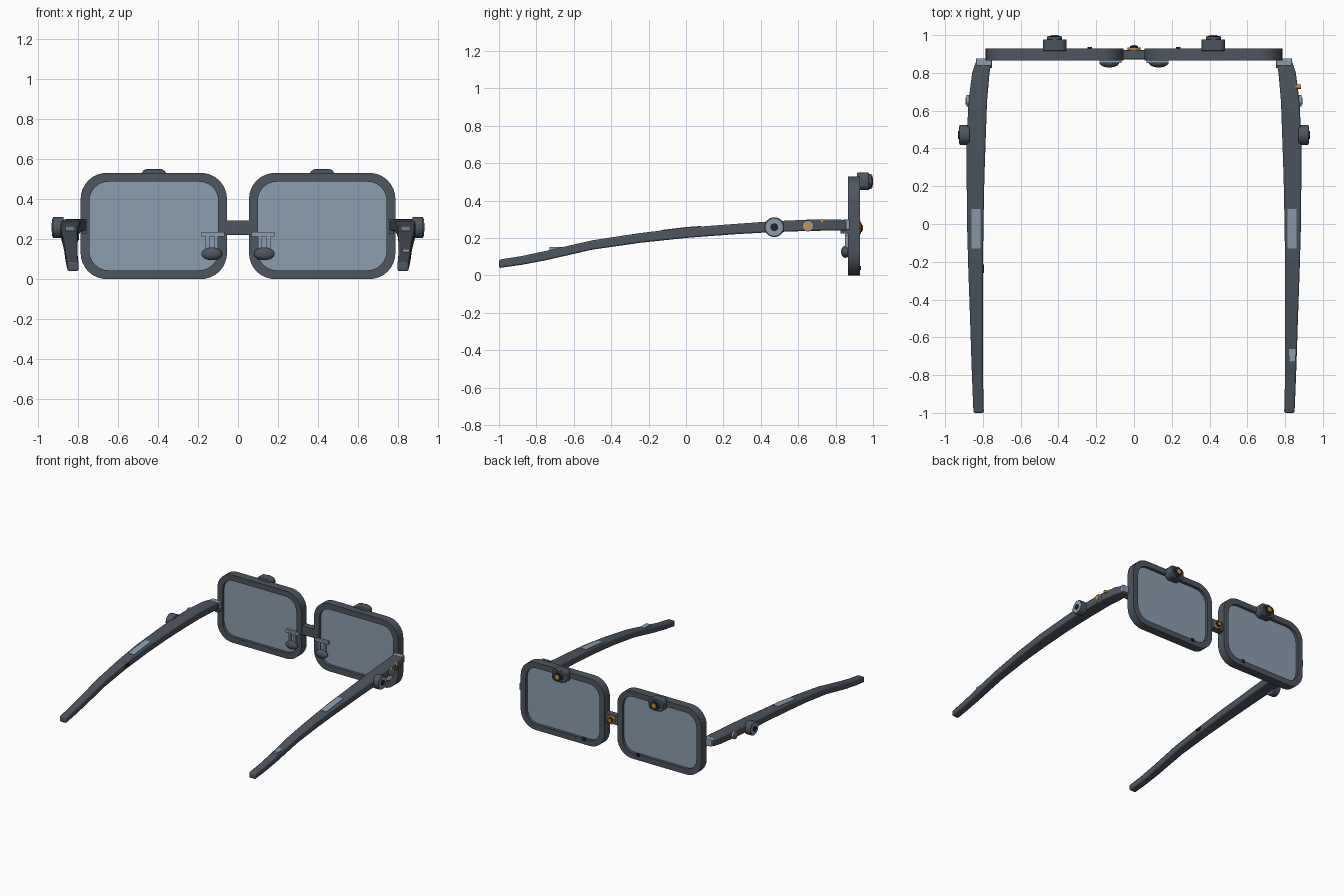
import bpy, bmesh, math
from mathutils import Matrix, Vector

if "Cube" in bpy.data.objects:
    bpy.data.objects.remove(bpy.data.objects["Cube"])


def material(name, r, g, b):
    m = bpy.data.materials.new(name)
    m.diffuse_color = (r, g, b, 1)
    m.use_nodes = True
    m.node_tree.nodes["Principled BSDF"].inputs["Base Color"].default_value = m.diffuse_color
    return m


DARK = material("graphite", 0.075, 0.092, 0.115)
LIGHT = material("blue grey", 0.26, 0.34, 0.43)
GOLD = material("gold", 0.60, 0.29, 0.05)
BLACK = material("black", 0.014, 0.017, 0.021)


def finish(name, bm, mat, bevel=0):
    bmesh.ops.recalc_face_normals(bm, faces=bm.faces)
    me = bpy.data.meshes.new(name)
    bm.to_mesh(me)
    bm.free()
    me.materials.append(mat)
    ob = bpy.data.objects.new(name, me)
    bpy.context.collection.objects.link(ob)
    bpy.ops.object.select_all(action='DESELECT')
    bpy.context.view_layer.objects.active = ob
    ob.select_set(True)
    bpy.ops.object.shade_smooth_by_angle(angle=math.radians(35))
    if bevel:
        b = ob.modifiers.new("bevel", 'BEVEL')
        b.width, b.segments, b.limit_method = bevel, 2, 'ANGLE'
    return ob


def loft(name, rings, mat, ring_shaped=False, bevel=0):
    """Join equal point loops, either capped or closed on themselves."""
    bm = bmesh.new()
    vs = [[bm.verts.new(p) for p in ring] for ring in rings]
    n = len(vs[0])
    pairs = list(zip(vs, vs[1:]))
    if ring_shaped:
        pairs.append((vs[-1], vs[0]))
    else:
        bm.faces.new(vs[0])
        bm.faces.new(vs[-1])
    for a, b in pairs:
        for i in range(n):
            j = (i + 1) % n
            bm.faces.new((a[i], a[j], b[j], b[i]))
    return finish(name, bm, mat, bevel)


def rounded(cx, cz, w, h, r, y, n=8):
    """Rounded rectangle standing in the xz plane."""
    pts = []
    for k, (sx, sz) in enumerate([(1, 1), (-1, 1), (-1, -1), (1, -1)]):
        for i in range(n + 1):
            a = (k + i / n) * math.pi / 2
            pts.append((cx + sx * (w / 2 - r) + r * math.cos(a), y,
                        cz + sz * (h / 2 - r) + r * math.sin(a)))
    return pts


def box(name, x0, x1, y0, y1, z0, z1, mat, bevel=0):
    bm = bmesh.new()
    bmesh.ops.create_cube(bm, size=1)
    for v in bm.verts:
        v.co = ((x0 + x1) / 2 + v.co.x * (x1 - x0),
                (y0 + y1) / 2 + v.co.y * (y1 - y0),
                (z0 + z1) / 2 + v.co.z * (z1 - z0))
    return finish(name, bm, mat, bevel)


def rod(name, start, end, r, mat, sides=24, bevel=0):
    a, b = Vector(start), Vector(end)
    bm = bmesh.new()
    turn = (b - a).to_track_quat('Z', 'Y').to_matrix().to_4x4()
    bmesh.ops.create_cone(bm, cap_ends=True, segments=sides, radius1=r, radius2=r,
                          depth=(b - a).length,
                          matrix=Matrix.Translation((a + b) / 2) @ turn)
    return finish(name, bm, mat, bevel)


# Temple stations: y, inner x, outer x, centre z, height
ARM = [(-1, .795, .85, .062, .045), (-.88, .798, .855, .080, .047),
       (-.75, .80, .86, .106, .05), (-.5, .80, .868, .163, .05),
       (-.25, .80, .877, .20, .052), (0, .797, .884, .228, .055),
       (.25, .792, .886, .247, .055), (.45, .785, .886, .26, .058),
       (.65, .778, .876, .268, .06), (.8, .765, .857, .27, .06),
       (.86, .755, .837, .268, .055)]


def arm_at(y):
    for a, b in zip(ARM, ARM[1:]):
        if y <= b[0]:
            t = (y - a[0]) / (b[0] - a[0])
            return [p + (q - p) * t for p, q in zip(a, b)]
    return ARM[-1]


def section(s, y, x0, x1, z0, z1):
    return [(s * x0, y, z0), (s * x1, y, z0), (s * x1, y, z1), (s * x0, y, z1)]


def top_plate(name, s, ys, x0, x1):
    """Thin panel following the top of a temple."""
    rings = []
    for y in ys:
        top = arm_at(y)[3] + arm_at(y)[4] / 2
        rings.append(section(s, y, x0, x1, top - .004, top + .003))
    loft(name, rings, LIGHT)


for s, side in ((-1, "left"), (1, "right")):
    # Rim and lens
    cx, cz, w, h = s * .42, .265, .73, .53
    loft(side + "_rim", [rounded(cx, cz, w, h, .13, .865),
                         rounded(cx, cz, w, h, .13, .93),
                         rounded(cx, cz, w - .088, h - .088, .095, .93),
                         rounded(cx, cz, w - .088, h - .088, .095, .865)],
         DARK, ring_shaped=True)
    loft(side + "_lens", [rounded(cx, cz, w - .08, h - .08, .098, y)
                          for y in (.887, .908)], LIGHT)
    # Small sensor on the lower rim
    box(side + "_rim_sensor", s * .235 - .012, s * .235 + .012, .92, .936, .028, .05, BLACK)

    # Camera on the upper rim
    loft(side + "_camera_body", [rounded(cx, .503, .125, .094, .032, y, 4)
                                 for y in (.915, .978)], DARK, bevel=.004)
    rod(side + "_camera_barrel", (cx, .97, .503), (cx, .992, .503), .04, DARK)
    rod(side + "_camera_glass", (cx, .98, .503), (cx, .996, .503), .032, BLACK)
    rod(side + "_camera_core", (cx, .985, .503), (cx, 1.0, .503), .019, GOLD, 8)

    # Nose pad and its bracket
    bm = bmesh.new()
    bmesh.ops.create_uvsphere(bm, u_segments=24, v_segments=12, radius=1,
                              matrix=Matrix.Translation((s * .131, .853, .126))
                              @ Matrix.Diagonal((.052, .024, .032, 1)))
    finish(side + "_nose_pad", bm, DARK)
    box(side + "_pad_bar", s * .125 - .058, s * .125 + .058, .853, .872, .213, .235, LIGHT)
    for x in (.108, .152):
        box(side + "_pad_leg", s * x - .009, s * x + .009, .85, .865, .14, .22, LIGHT)

    # Temple with hinge
    loft(side + "_temple", [section(s, y, a, b, z - t / 2, z + t / 2)
                            for y, a, b, z, t in ARM], DARK, bevel=.008)
    box(side + "_hinge", s * .795 - .042, s * .795 + .042, .838, .876, .244, .298, LIGHT, .004)
    box(side + "_hinge_pin", s * .765 - .012, s * .765 + .012, .825, .88, .225, .285, DARK)
    top_plate(side + "_touch_panel", s, (-.13, -.06, 0, .08), .812, .86)

    # Dial on the outside of the temple
    rod(side + "_dial", (s * .87, .472, .258), (s * .924, .472, .258), .053, DARK, 32, .005)
    rod(side + "_dial_face", (s * .92, .472, .258), (s * .927, .472, .258), .045, LIGHT, 32)
    rod(side + "_dial_hub", (s * .92, .472, .258), (s * .931, .472, .258), .021, BLACK)

    # Gold button in a light surround
    rod(side + "_button_ring", (s * .865, .652, .265), (s * .887, .652, .265), .03, LIGHT)
    rod(side + "_button", (s * .87, .652, .265), (s * .893, .652, .265), .019, GOLD, 12)

# Bridge with gold sensor
box("bridge", -.065, .065, .872, .922, .22, .292, DARK, .004)
rod("bridge_sensor", (0, .91, .255), (0, .935, .255), .034, GOLD, 24, .003)
rod("bridge_sensor_glass", (0, .93, .255), (0, .942, .255), .022, BLACK)
rod("bridge_sensor_core", (0, .93, .255), (0, .947, .255), .014, GOLD, 8)

# Details found on one temple only
rod("indicator_light", (.855, .727, .29), (.883, .727, .29), .011, GOLD, 12)
loft("charging_port", [section(1, y, .82, .856, .115, .151) for y in (-.73, -.64)], LIGHT)
box("side_switch", -.806, -.794, -.26, -.215, .195, .215, BLACK)
